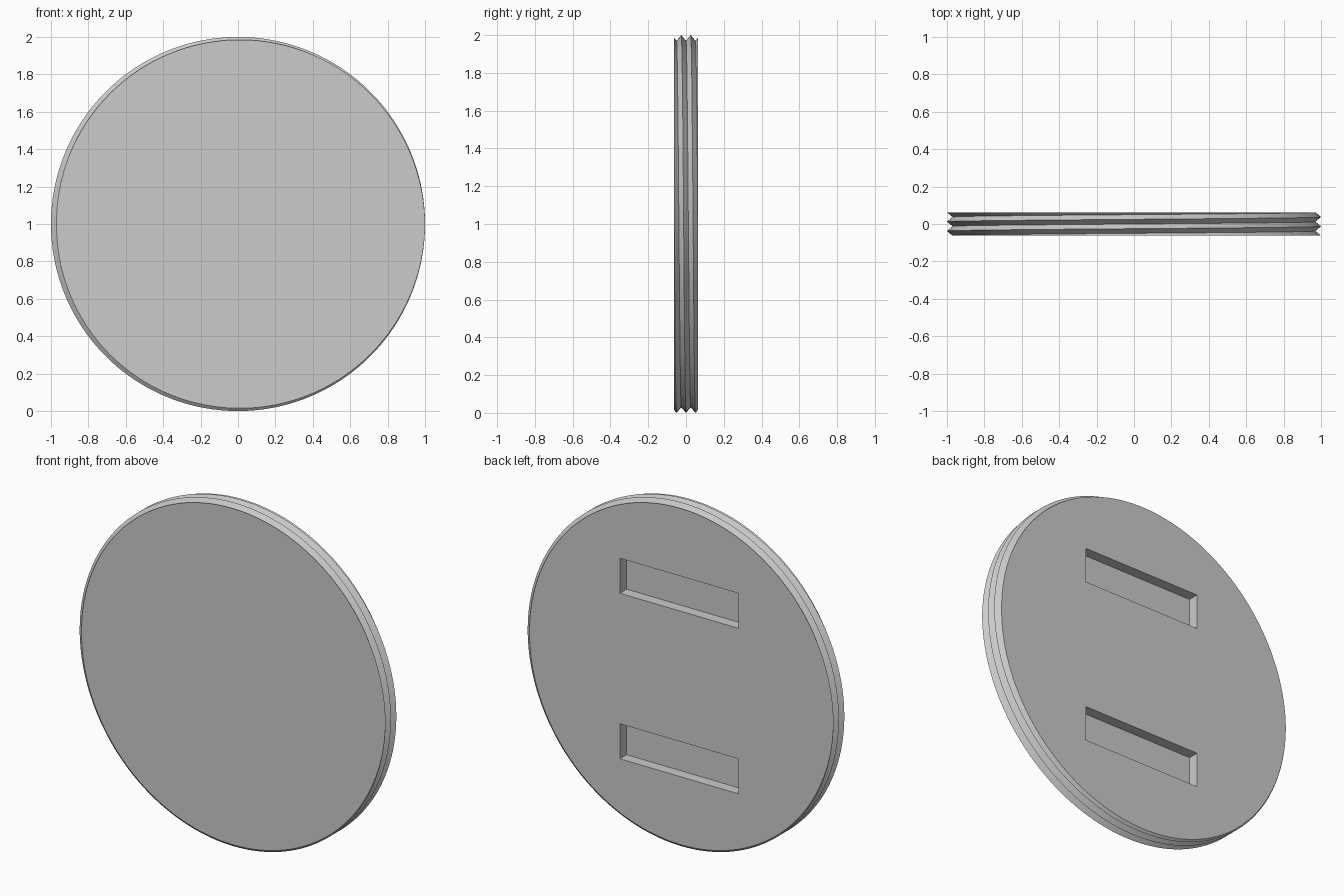
import bpy, bmesh
from math import sin, cos, pi
from mathutils import Vector

cube = bpy.data.objects.get("Cube")
if cube:
    bpy.data.objects.remove(cube, do_unlink=True)

HALF = 0.0625          # half thickness of the disc
PITCH = 0.05           # thread pitch
CREST, ROOT = 1.0, 0.97
STEPS, ROWS = 180, 14

grey = bpy.data.materials.new("plain_grey")
grey.use_nodes = True
grey.diffuse_color = (0.6, 0.6, 0.6, 1)
grey.node_tree.nodes["Principled BSDF"].inputs["Base Color"].default_value = (0.6, 0.6, 0.6, 1)


def add_object(name, bm):
    mesh = bpy.data.meshes.new(name)
    bm.to_mesh(mesh)
    bm.free()
    mesh.materials.append(grey)
    obj = bpy.data.objects.new(name, mesh)
    bpy.context.collection.objects.link(obj)
    return obj


# Helical V thread, wound longer than needed
bm = bmesh.new()
columns = []
for i in range(STEPS):
    turn = i / STEPS
    column = []
    for j in range(ROWS):
        r = ROOT if j % 2 else CREST
        y = PITCH * (0.5 + turn + (j - ROWS + 6) / 2)
        column.append(bm.verts.new((r * sin(turn * 2 * pi), y, 1 + r * cos(turn * 2 * pi))))
    columns.append(column)
# One full turn climbs one pitch, which is two rows
columns.append(columns[0][2:])
for a, b in zip(columns, columns[1:]):
    for j in range(min(len(a), len(b)) - 1):
        bm.faces.new((a[j], a[j + 1], b[j + 1], b[j]))

# Trim both ends flat and cap them
for side in (-1, 1):
    bmesh.ops.bisect_plane(bm, geom=bm.verts[:] + bm.edges[:] + bm.faces[:], dist=1e-6,
                           plane_co=(0, side * HALF, 0), plane_no=(0, side, 0), clear_outer=True)
for side in (-1, 1):
    rim = [e for e in bm.edges if e.is_boundary
           and all(v.co.y * side > HALF - 1e-4 for v in e.verts)]
    bmesh.ops.holes_fill(bm, edges=rim, sides=0)
bmesh.ops.recalc_face_normals(bm, faces=bm.faces[:])
disc = add_object("threaded_disc", bm)

# Two rectangular slots in the back
bm = bmesh.new()
for z in (0.515, 1.485):
    box = bmesh.ops.create_cube(bm, size=1)["verts"]
    bmesh.ops.scale(bm, verts=box, vec=(0.77, 0.2, 0.205))
    bmesh.ops.translate(bm, verts=box, vec=Vector((0, 0.1, z)))
cutter = add_object("slot_cutter", bm)
cutter.hide_render = True
cutter.hide_viewport = False

cut = disc.modifiers.new("slots", "BOOLEAN")
cut.operation = "DIFFERENCE"
cut.solver = "EXACT"
cut.object = cutter
bpy.ops.object.select_all(action="DESELECT")
disc.select_set(True)
bpy.context.view_layer.objects.active = disc
bpy.ops.object.modifier_apply(modifier=cut.name)
bpy.data.objects.remove(cutter, do_unlink=True)
bpy.ops.object.shade_smooth_by_angle(angle=pi / 6)
